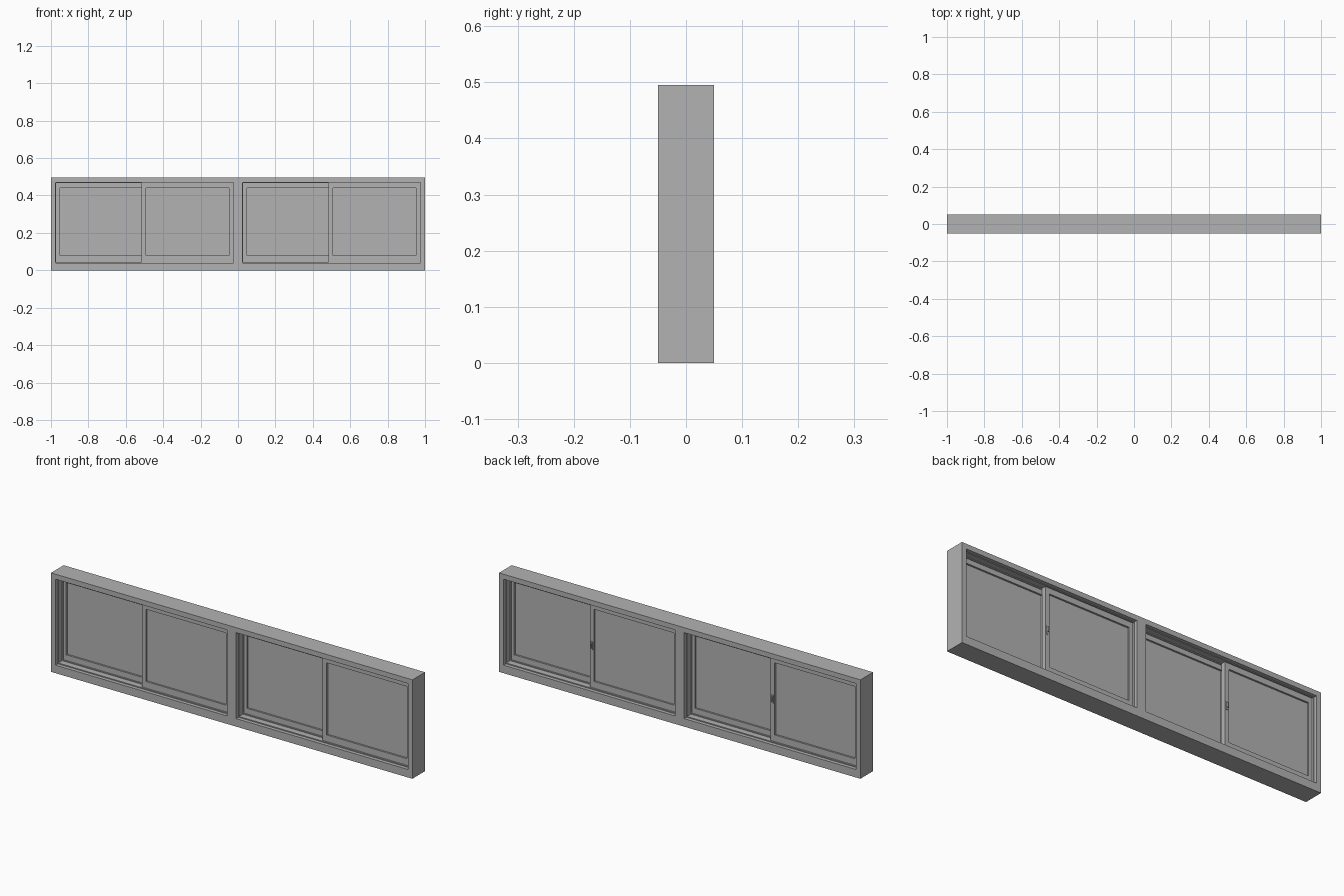
import bpy
import bmesh

cube = bpy.data.objects.get("Cube")
if cube:
    bpy.data.objects.remove(cube, do_unlink=True)

grey = bpy.data.materials.new("window grey")
grey.use_nodes = True
tone = (0.45, 0.45, 0.45, 1)
grey.diffuse_color = tone
grey.node_tree.nodes["Principled BSDF"].inputs["Base Color"].default_value = tone


def panel(name, xs, zs, y0, y1, holes=()):
    """Flat slab on an x/z grid, with the listed grid cells left open."""
    bm = bmesh.new()
    grid = [[bm.verts.new((x, y0, z)) for z in zs] for x in xs]
    for i in range(len(xs) - 1):
        for j in range(len(zs) - 1):
            if (i, j) not in holes:
                bm.faces.new((grid[i][j], grid[i + 1][j],
                              grid[i + 1][j + 1], grid[i][j + 1]))
    faces = bmesh.ops.extrude_face_region(bm, geom=bm.faces[:])["geom"]
    for v in faces:
        if isinstance(v, bmesh.types.BMVert):
            v.co.y = y1
    bmesh.ops.recalc_face_normals(bm, faces=bm.faces[:])
    bmesh.ops.dissolve_limit(bm, angle_limit=0.01, verts=bm.verts[:], edges=bm.edges[:])
    mesh = bpy.data.meshes.new(name)
    bm.to_mesh(mesh)
    bm.free()
    mesh.materials.append(grey)
    obj = bpy.data.objects.new(name, mesh)
    bpy.context.collection.objects.link(obj)
    return obj


def ring(name, x0, x1, z0, z1, side, bottom, top, y0, y1):
    return panel(name, [x0, x0 + side, x1 - side, x1],
                 [z0, z0 + bottom, z1 - top, z1], y0, y1, {(1, 1)})


HALF, LOW, HIGH = 0.05, 0.04, 0.47

# Outer frame with a central mullion and two openings
panel("outer_frame", [-1, -0.975, -0.025, 0.025, 0.975, 1],
      [0, LOW, HIGH, 0.495], -HALF, HALF, {(1, 1), (3, 1)})

for label, cx in (("right", -0.5), ("left", 0.5)):
    x0, x1 = cx - 0.475, cx + 0.475

    # Stepped track lining: shallow lips and a centre bead
    ring(label + "_track_lining", x0, x1, LOW, HIGH, 0.003, 0.005, 0.003, -0.032, 0.032)
    ring(label + "_centre_bead", x0, x1, LOW, HIGH, 0.007, 0.01, 0.007, -0.002, 0.002)

    # Two sliding sashes, each with a thin pane
    for place, a, b, s in (("front", cx - 0.015, x1, -1), ("back", x0, cx + 0.015, 1)):
        name = f"{label}_{place}"
        ring(name + "_sash", a, b, LOW + 0.005, HIGH - 0.003,
             0.023, 0.033, 0.028, s * 0.002, s * 0.025)
        panel(name + "_pane", [a + 0.02, b - 0.02], [LOW + 0.03, HIGH - 0.025],
              s * 0.011, s * 0.016)

    # Latch on the meeting stile of the back sash
    lx = cx + 0.004
    panel(label + "_latch_plate", [lx - 0.006, lx + 0.006], [0.235, 0.275], 0.025, 0.028)
    panel(label + "_latch_lever", [lx - 0.003, lx + 0.003], [0.245, 0.268], 0.028, 0.036)
